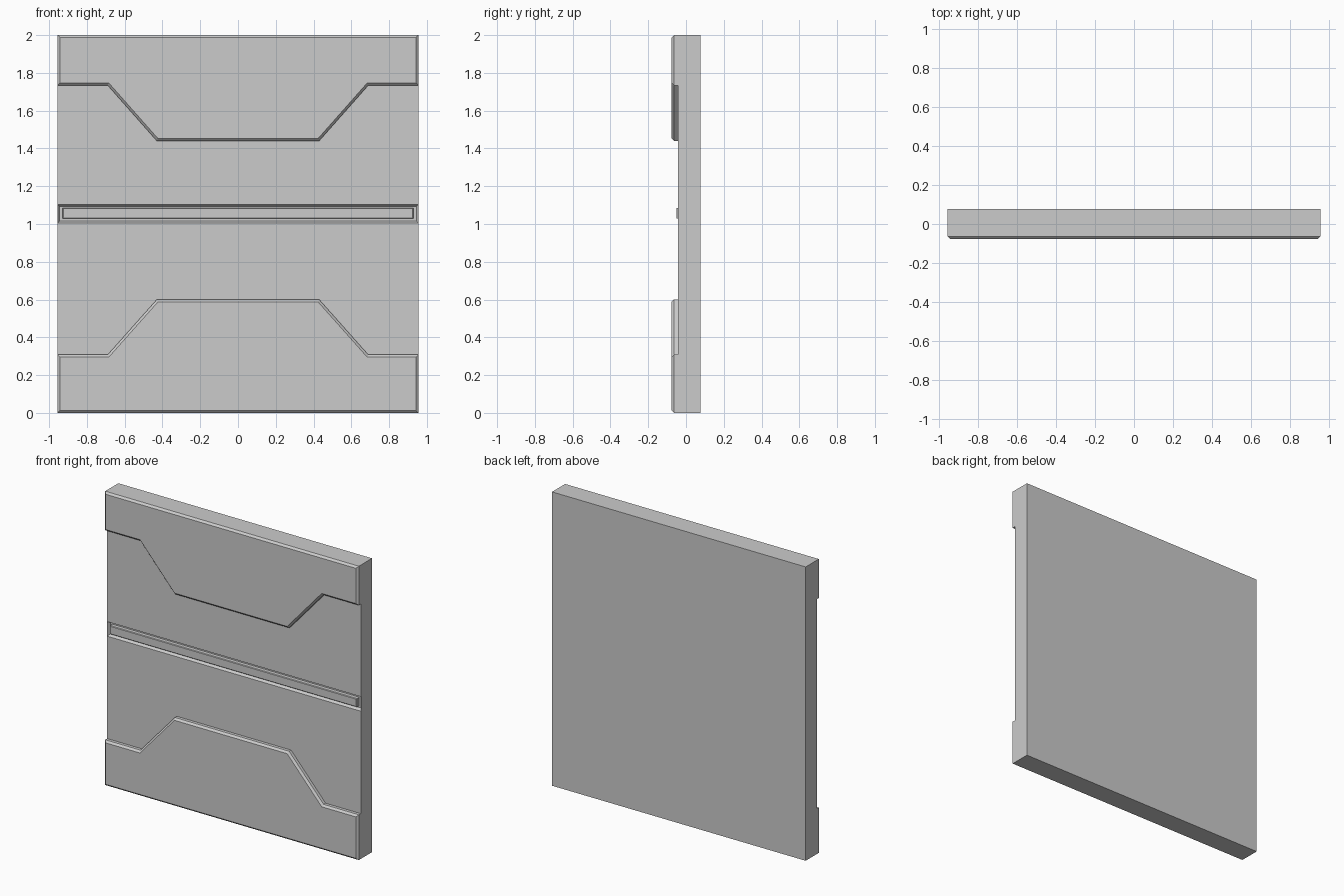
import bpy, bmesh
from mathutils import Vector

if "Cube" in bpy.data.objects:
    bpy.data.objects.remove(bpy.data.objects["Cube"])

W = 0.955                             # half width of the door
BACK, FACE, FRONT = 0.077, -0.043, -0.077


def finish(bm, name):
    bmesh.ops.recalc_face_normals(bm, faces=bm.faces)
    me = bpy.data.meshes.new(name)
    bm.to_mesh(me)
    bm.free()
    ob = bpy.data.objects.new(name, me)
    bpy.context.collection.objects.link(ob)
    return ob


def prism(outline, y_back, y_front):
    """Extrude an x-z outline toward the front; return mesh and front face."""
    bm = bmesh.new()
    base = bm.faces.new([bm.verts.new((x, y_back, z)) for x, z in outline])
    res = bmesh.ops.extrude_face_region(bm, geom=[base], use_keep_orig=True)
    verts = [g for g in res["geom"] if isinstance(g, bmesh.types.BMVert)]
    bmesh.ops.translate(bm, verts=verts, vec=Vector((0, y_front - y_back, 0)))
    bmesh.ops.recalc_face_normals(bm, faces=bm.faces)
    front = next(f for f in bm.faces if all(v in verts for v in f.verts))
    return bm, front


def rect(x, z0, z1):
    return [(-x, z0), (x, z0), (x, z1), (-x, z1)]


def chamfered(name, outline, y_back, y_front, c):
    """Prism whose front rim is chamfered by c."""
    bm, front = prism(outline, y_back, y_front + c)
    bmesh.ops.inset_individual(bm, faces=[front], thickness=c, depth=c,
                               use_even_offset=True)
    return finish(bm, name)


# Main slab with a sloped-wall groove across the middle
bm, _ = prism(rect(W, 0, 2), BACK, FACE)
for z in (1.005, 1.104):
    bmesh.ops.bisect_plane(bm, geom=bm.verts[:] + bm.edges[:] + bm.faces[:],
                           plane_co=(0, 0, z), plane_no=(0, 0, 1))
groove = [f for f in bm.faces if f.normal.y < -0.9
          and 1.005 < f.calc_center_median().z < 1.104]
bmesh.ops.inset_individual(bm, faces=groove, thickness=0.011, depth=-0.02,
                           use_even_offset=True)
finish(bm, "door_slab")

# Strip sitting in the groove
chamfered("groove_strip", rect(0.929, 1.028, 1.086), FACE + 0.02, -0.051, 0.004)

# Raised armour plates, bottom and top
half = [(W, 0), (W, 0.308), (0.69, 0.308), (0.43, 0.6)]
lower = half + [(-x, z) for x, z in reversed(half)]
upper = [(x, 2 - z * 0.56 / 0.6 if z > 0.5 else 2 - z * 0.266 / 0.308)
         for x, z in lower]
chamfered("lower_plate", lower, FACE, FRONT, 0.013)
chamfered("upper_plate", upper, FACE, FRONT, 0.013)
